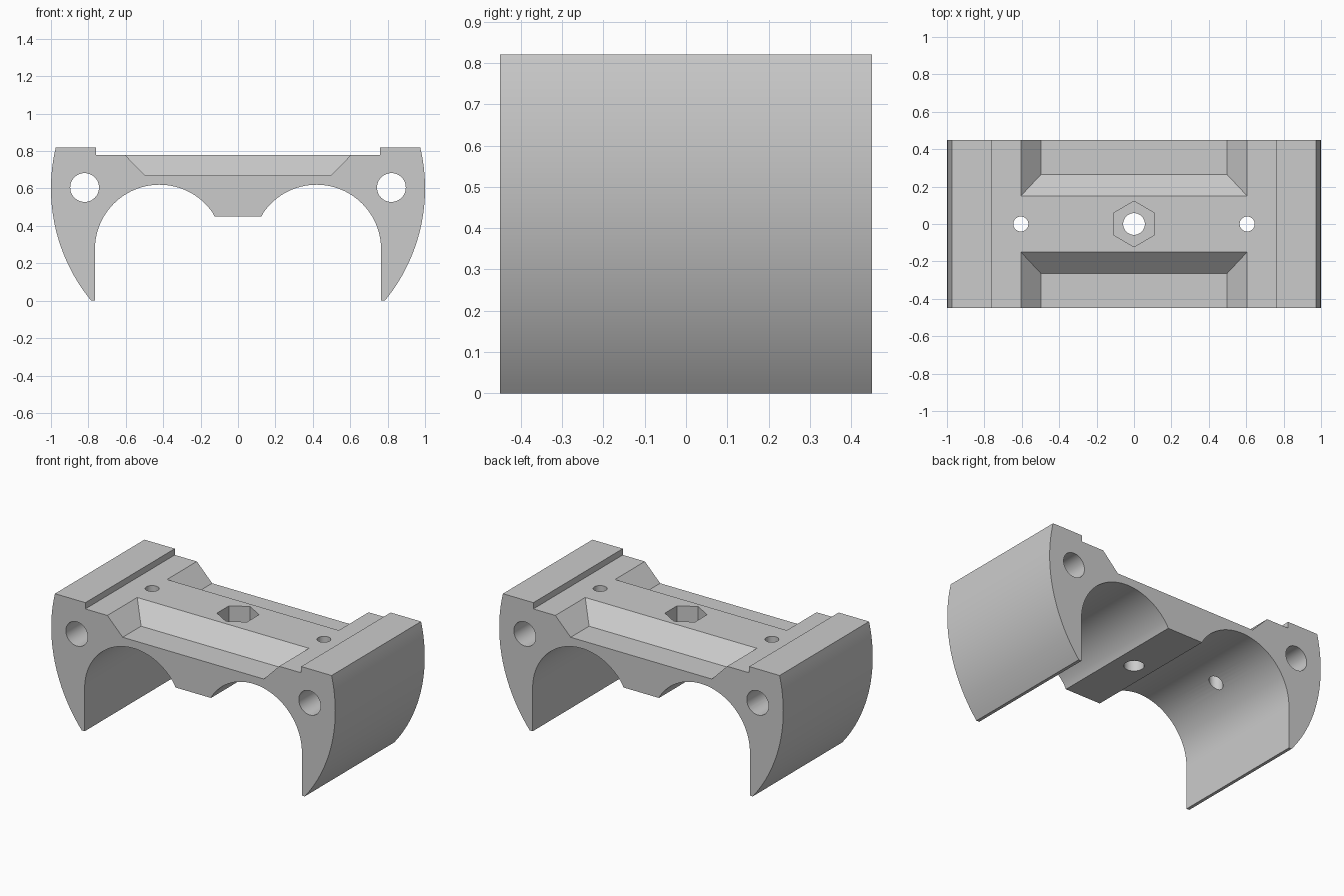
import bpy
import bmesh
from math import asin, cos, pi, radians, sin
from mathutils import Matrix

cube = bpy.data.objects.get("Cube")
if cube:
    bpy.data.objects.remove(cube, do_unlink=True)

DEPTH = 0.90
TOP, DECK, FLOOR, RIB = 0.82, 0.78, 0.67, 0.45

grey = bpy.data.materials.new("plain grey")
grey.use_nodes = True
colour = (0.6, 0.6, 0.6, 1)
grey.diffuse_color = colour
grey.node_tree.nodes["Principled BSDF"].inputs["Base Color"].default_value = colour


def make_object(name, bm):
    bmesh.ops.recalc_face_normals(bm, faces=bm.faces)
    mesh = bpy.data.meshes.new(name)
    bm.to_mesh(mesh)
    bm.free()
    mesh.materials.append(grey)
    obj = bpy.data.objects.new(name, mesh)
    bpy.context.collection.objects.link(obj)
    return obj


def arc(cx, cz, r, start, end, steps):
    angles = [start + (end - start) * i / steps for i in range(steps + 1)]
    return [(cx + r * cos(a), cz + r * sin(a)) for a in angles]


def prism(name, radius, length, sides, location, axis="Z"):
    bm = bmesh.new()
    bmesh.ops.create_cone(bm, cap_ends=True, segments=sides,
                          radius1=radius, radius2=radius, depth=length)
    turn = Matrix.Rotation(pi / 2, 4, "X") if axis == "Y" else Matrix()
    bm.transform(Matrix.Translation(location) @ turn)
    return make_object(name, bm)


def tapered_recess(name, side):
    # Sloped on three sides, running out through the open face
    rise = 0.17
    bm = bmesh.new()
    for z, grow in ((FLOOR, 0), (FLOOR + rise, rise)):
        x, y = 0.497 + grow * 0.98, 0.265 - grow * 1.045
        for px, py in ((-x, y), (x, y), (x, DEPTH), (-x, DEPTH)):
            bm.verts.new((px, side * py, z))
    bmesh.ops.convex_hull(bm, input=bm.verts)
    bmesh.ops.dissolve_limit(bm, angle_limit=radians(1),
                             verts=bm.verts, edges=bm.edges)
    return make_object(name, bm)


# Half profile: central rib, saddle arch, leg, curved outside, top rail
outer_x, outer_z, outer_r = 0.055, 0.60, 0.945
half = [(0.125, RIB)]
half += arc(0.42, 0.275, 0.345, radians(149.3), 0, 40)[1:]
half += [(0.765, 0)]
half += arc(outer_x, outer_z, outer_r, -asin(outer_z / outer_r),
            asin((TOP - outer_z) / outer_r), 32)
half += [(0.76, TOP), (0.76, DECK)]
profile = half + [(-x, z) for x, z in reversed(half)]

bm = bmesh.new()
face = bm.faces.new([bm.verts.new((x, -DEPTH / 2, z)) for x, z in profile])
extruded = bmesh.ops.extrude_face_region(bm, geom=[face])["geom"]
bmesh.ops.translate(bm, vec=(0, DEPTH, 0),
                    verts=[v for v in extruded if isinstance(v, bmesh.types.BMVert)])
body = make_object("saddle_bracket", bm)

# Cutters: side recesses, bolt holes, centre hole and hexagonal nut pocket
cutters = [prism("centre_hole", 0.058, 2, 48, (0, 0, 0.5)),
           prism("nut_pocket", 0.122, 0.4, 6, (0, 0, 0.8))]
for side in (-1, 1):
    cutters += [tapered_recess("recess", side),
                prism("long_hole", 0.077, 2, 48, (side * 0.82, 0, 0.605), "Y"),
                prism("screw_hole", 0.04, 1, 40, (side * 0.605, 0, 0.7))]

bpy.context.view_layer.objects.active = body
for cutter in cutters:
    cutter.hide_render = True
    cut = body.modifiers.new(cutter.name, "BOOLEAN")
    cut.operation, cut.solver, cut.object = "DIFFERENCE", "EXACT", cutter
    bpy.ops.object.modifier_apply(modifier=cut.name)
    bpy.data.objects.remove(cutter, do_unlink=True)

# Smooth curved walls with crisp edges
bpy.ops.object.select_all(action="DESELECT")
body.select_set(True)
bpy.ops.object.shade_smooth_by_angle(angle=radians(25))
